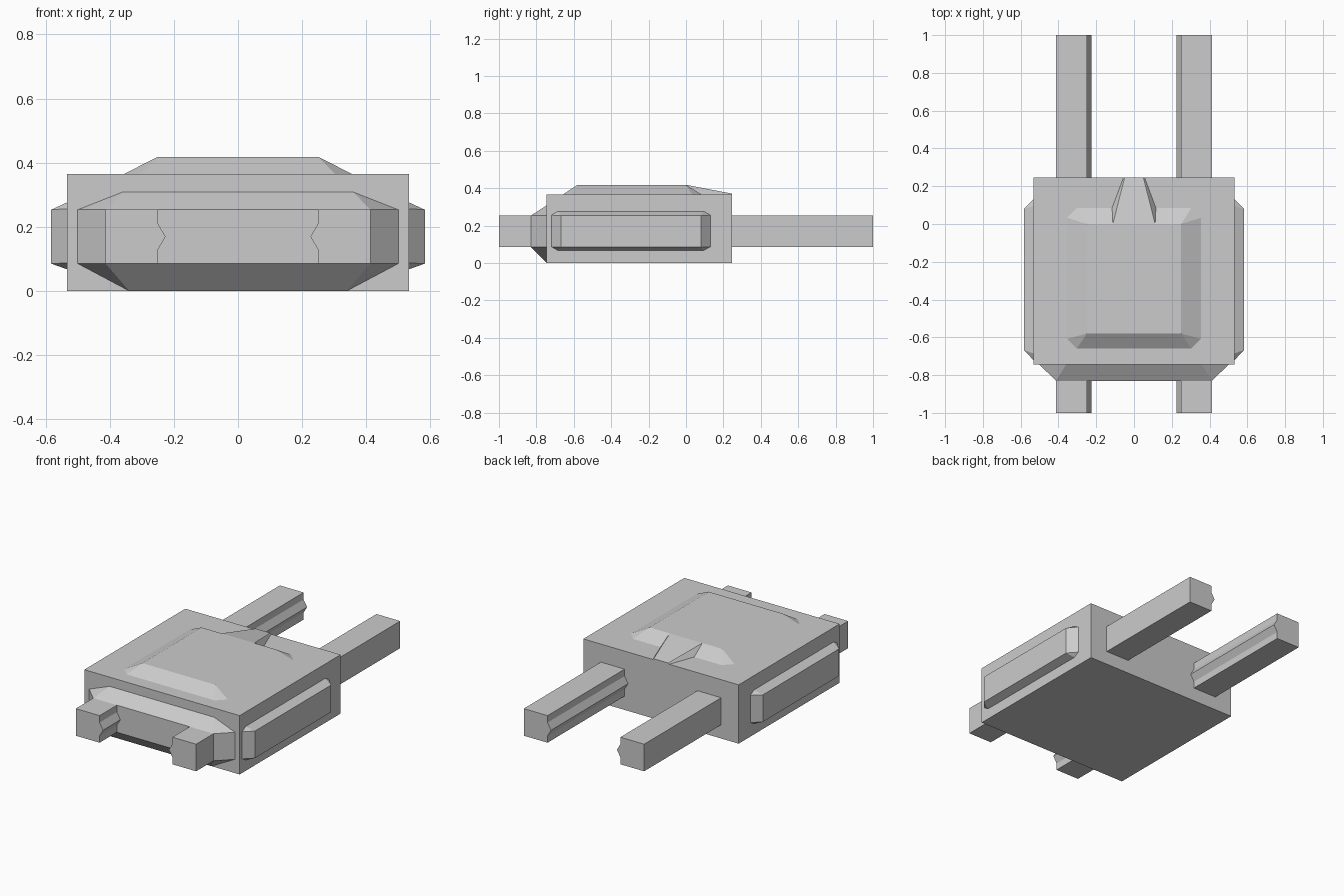
import bpy, bmesh
from math import radians

if "Cube" in bpy.data.objects:
    bpy.data.objects.remove(bpy.data.objects["Cube"])


def finish(name, bm):
    bmesh.ops.recalc_face_normals(bm, faces=bm.faces)
    me = bpy.data.meshes.new(name)
    bm.to_mesh(me)
    bm.free()
    ob = bpy.data.objects.new(name, me)
    bpy.context.collection.objects.link(ob)
    return ob


def box_points(u0, u1, v0, v1):
    return [(u0, v0), (u1, v0), (u1, v1), (u0, v1)]


def chamfered(u0, u1, v0, v1, cu, cv):
    return [(u0 + cu, v0), (u1 - cu, v0), (u1, v0 + cv), (u1, v1 - cv),
            (u1 - cu, v1), (u0 + cu, v1), (u0, v1 - cv), (u0, v0 + cv)]


def hull(name, points, hidden=None):
    """Convex solid around points; faces lying on the hidden plane are removed."""
    bm = bmesh.new()
    for p in points:
        bm.verts.new(p)
    bmesh.ops.convex_hull(bm, input=bm.verts)
    bmesh.ops.dissolve_limit(bm, angle_limit=radians(1), verts=bm.verts, edges=bm.edges)
    if hidden:
        axis, value = hidden
        gone = [f for f in bm.faces if all(abs(v.co[axis] - value) < 1e-4 for v in f.verts)]
        bmesh.ops.delete(bm, geom=gone, context='FACES')
    return finish(name, bm)


# main body block
X, Y0, Y1, Z = 0.533, -0.745, 0.245, 0.365
hull("body", [(x, y, z) for x in (-X, X) for y in (Y0, Y1) for z in (0, Z)])

# raised top panel with sloped rim
hull("top_panel",
     [(u, v, Z) for u, v in chamfered(-0.355, 0.355, -0.66, 0.085, 0.052, 0.052)] +
     [(u, v, 0.418) for u, v in box_points(-0.25, 0.25, -0.58, 0)], (2, Z))

# tapered tongue running from the top panel to the back edge
hull("top_tongue",
     [(s * x, y, z) for s in (-1, 1) for x, y, z in
      [(0.112, 0, 0.418), (0.05, Y1, 0.371), (0.12, 0, Z), (0.116, 0.085, Z), (0.056, Y1, Z)]],
     (2, Z))

# front panel
front_base = [(s * x, Y0, z) for s in (-1, 1)
              for x, z in [(0.34, 0), (0.5, 0.085), (0.5, 0.253), (0.36, 0.308)]]
hull("front_panel",
     front_base + [(u, -0.83, v) for u, v in box_points(-0.413, 0.413, 0.085, 0.253)], (1, Y0))

# prong cross-section with a small ridge on the inner side
SECTION = [(0.413, 0.085), (0.25, 0.085), (0.25, 0.128), (0.226, 0.169),
           (0.25, 0.21), (0.25, 0.253), (0.413, 0.253)]


def prong(name, side, y_root, y_tip):
    bm = bmesh.new()
    root = [bm.verts.new((side * x, y_root, z)) for x, z in SECTION]
    tip = [bm.verts.new((side * x, y_tip, z)) for x, z in SECTION]
    n = len(SECTION)
    for i in range(n):
        j = (i + 1) % n
        bm.faces.new((root[i], root[j], tip[j], tip[i]))
    bm.faces.new(tip)
    finish(name, bm)


for side, label in ((-1, "left"), (1, "right")):
    # side panels
    hull(label + "_side_panel",
         [(side * X, u, v) for u, v in chamfered(-0.72, 0.13, 0.067, 0.276, 0.035, 0.02)] +
         [(side * 0.583, u, v) for u, v in box_points(-0.667, 0.08, 0.085, 0.253)],
         (0, side * X))
    # long rear prongs and short front stubs
    prong(label + "_rear_prong", side, Y1, 1.0)
    prong(label + "_front_stub", side, -0.83, -1.0)
